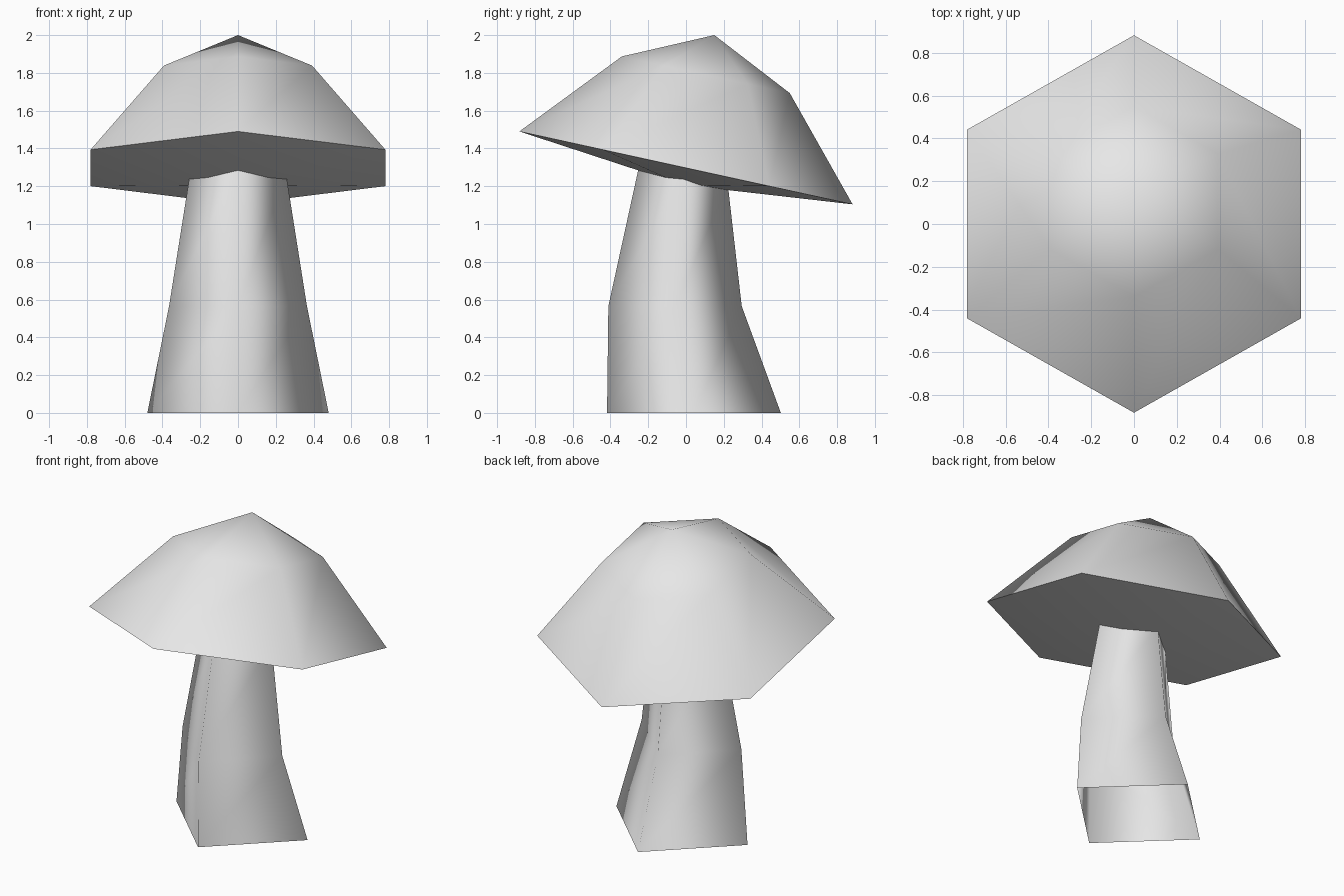
import bpy, bmesh, math
from mathutils import Matrix, Vector

cube = bpy.data.objects.get("Cube")
if cube:
    bpy.data.objects.remove(cube, do_unlink=True)

grey = bpy.data.materials.new("light_grey")
grey.use_nodes = True
colour = (0.8, 0.8, 0.8, 1)
grey.diffuse_color = colour
grey.node_tree.nodes["Principled BSDF"].inputs["Base Color"].default_value = colour


def ring(bm, sides, rx, ry, centre, tilt=0):
    """Polygon ring with a corner at the front, tipped about x."""
    turn = Matrix.Rotation(tilt, 3, 'X')
    verts = []
    for i in range(sides):
        a = 2 * math.pi * i / sides
        p = Vector((rx * math.sin(a), -ry * math.cos(a), 0))
        verts.append(bm.verts.new(turn @ p + Vector(centre)))
    return verts


def bridge(bm, low, high):
    n = len(low)
    for i in range(n):
        j = (i + 1) % n
        bm.faces.new((low[i], low[j], high[j], high[i]))


def fan(bm, loop, tip):
    v = bm.verts.new(tip)
    for i in range(len(loop)):
        bm.faces.new((loop[i], loop[(i + 1) % len(loop)], v))


def finish(bm, name):
    mesh = bpy.data.meshes.new(name)
    bm.to_mesh(mesh)
    bm.free()
    obj = bpy.data.objects.new(name, mesh)
    bpy.context.collection.objects.link(obj)
    mesh.materials.append(grey)
    for f in mesh.polygons:
        f.use_smooth = True
    return obj


TILT = -math.atan2(0.385, 1.76)

# Stem: bent, tapering, four-sided tube, open at the foot
bm = bmesh.new()
foot = ring(bm, 4, 0.48, 0.46, (0, 0.042, 0))
knee = ring(bm, 4, 0.365, 0.353, (0, -0.058, 0.565))
neck = ring(bm, 4, 0.255, 0.24, (0, -0.013, 1.26), TILT)
bridge(bm, foot, knee)
bridge(bm, knee, neck)
finish(bm, "stem")

# Cap: tipped six-sided dome with a shallow cone beneath
bm = bmesh.new()
rim = ring(bm, 6, 0.901, 0.903, (0, 0, 1.297), TILT)
shoulder = ring(bm, 6, 0.453, 0.455, (0, 0.105, 1.79), TILT)
bridge(bm, rim, shoulder)
fan(bm, shoulder, (0, 0.15, 2.0))
fan(bm, rim[::-1], (0, -0.018, 1.207))
for i in range(6):
    bm.edges.get((rim[i], rim[(i + 1) % 6])).smooth = False
finish(bm, "cap")
